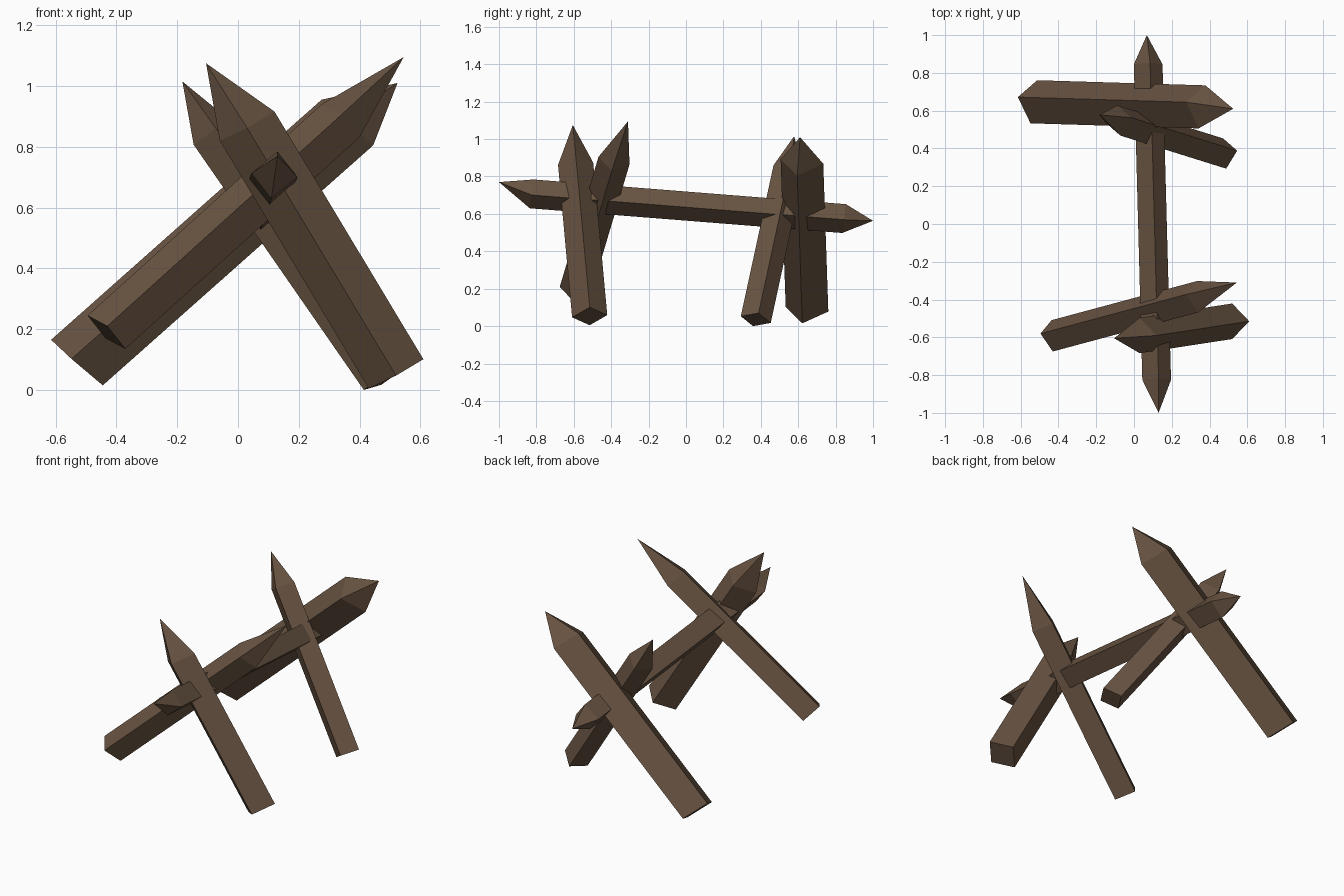
import bpy, bmesh
from mathutils import Vector as V

if "Cube" in bpy.data.objects:
    bpy.data.objects.remove(bpy.data.objects["Cube"])

wood = bpy.data.materials.new("dark brown wood")
wood.diffuse_color = (0.138, 0.087, 0.054, 1)
wood.use_nodes = True
wood.node_tree.nodes["Principled BSDF"].inputs["Base Color"].default_value = wood.diffuse_color


def stake(name, start, shoulder, tip, u, v, start_tip=None):
    """Four-sided post from start to shoulder, sharpened to a tip.
    u and v are the half diagonals of its diamond section."""
    bm = bmesh.new()
    u, v = V(u), V(v)
    rings = [[bm.verts.new(V(c) + d) for d in (u, v, -u, -v)]
             for c in (start, shoulder)]
    end = bm.verts.new(tip)
    butt = bm.verts.new(start_tip) if start_tip else None
    a, b = rings
    for i in range(4):
        j = (i + 1) % 4
        bm.faces.new((a[i], a[j], b[j], b[i]))
        bm.faces.new((b[i], b[j], end))
        if butt:
            bm.faces.new((a[j], a[i], butt))
    if not butt:
        bm.faces.new(a[::-1])
    bmesh.ops.recalc_face_normals(bm, faces=bm.faces)
    mesh = bpy.data.meshes.new(name)
    bm.to_mesh(mesh)
    bm.free()
    mesh.materials.append(wood)
    bpy.context.collection.objects.link(bpy.data.objects.new(name, mesh))


# Long rail, sharpened at both ends
stake("rail", (0.12, -0.825, 0.707), (0.075, 0.845, 0.575), (0.068, 1.0, 0.563),
      (0.01, 0.01, 0.077), (0.076, 0, -0.006), start_tip=(0.13, -1.0, 0.77))

# Front crossed pair
stake("front_left_stake", (-0.433, -0.592, 0.19), (0.337, -0.385, 0.885),
      (0.545, -0.31, 1.095), (-0.062, 0.012, 0.055), (0.003, -0.083, 0.02))
stake("front_right_stake", (0.52, -0.515, 0.053), (0.03, -0.59, 0.868),
      (-0.105, -0.605, 1.075), (0.09, 0, 0.048), (0, -0.094, -0.006))

# Back crossed pair
stake("back_left_stake", (-0.53, 0.647, 0.09), (0.36, 0.62, 0.88),
      (0.525, 0.61, 1.01), (-0.085, 0.025, 0.075), (-0.018, -0.114, 0.012))
stake("back_right_stake", (0.48, 0.373, 0.035), (-0.08, 0.548, 0.842),
      (-0.183, 0.578, 1.015), (0.066, 0.015, 0.035), (0.008, -0.08, 0.018))
